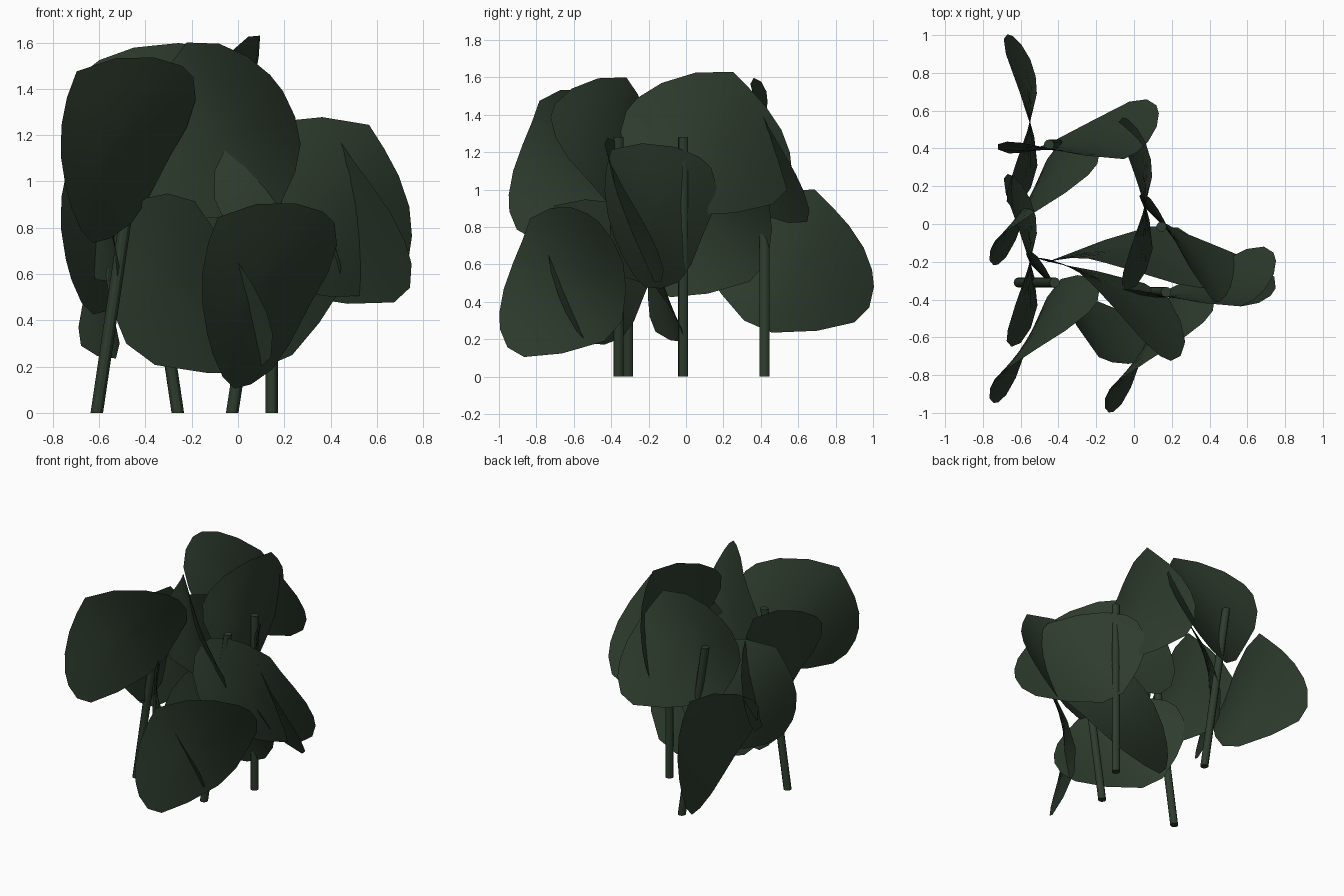
import bpy, bmesh
from math import cos, sin, radians
from mathutils import Vector

cube = bpy.data.objects.get("Cube")
if cube:
    bpy.data.objects.remove(cube, do_unlink=True)

green = bpy.data.materials.new("dark_green")
green.use_nodes = True
green.diffuse_color = (0.027, 0.045, 0.027, 1)
green.node_tree.nodes["Principled BSDF"].inputs["Base Color"].default_value = green.diffuse_color
green.node_tree.nodes["Principled BSDF"].inputs["Roughness"].default_value = 0.9

# Leaf outline: pointed corner at the top, rounded elsewhere
OUTLINE = [(.15, .38), (.24, .29), (.33, .19), (.41, .07), (.455, -.05), (.465, -.14),
           (.44, -.25), (.36, -.33), (.16, -.375), (-.08, -.385), (-.23, -.32),
           (-.35, -.18), (-.43, -.06), (-.45, .06), (-.42, .17), (-.36, .24),
           (-.23, .32), (-.05, .375)]


def finish(bm, name):
    mesh = bpy.data.meshes.new(name)
    bm.to_mesh(mesh)
    bm.free()
    mesh.materials.append(green)
    for p in mesh.polygons:
        p.use_smooth = True
    obj = bpy.data.objects.new(name, mesh)
    bpy.context.scene.collection.objects.link(obj)
    return obj


def leaf(name, center, yaw, tilt, roll=0, size=1.0):
    """Cupped and twisted leaf; yaw is the heading of its rounded end."""
    a, r = radians(yaw), radians(roll)
    across = Vector((cos(a), sin(a), 0))
    normal = Vector((sin(a), -cos(a), 0))
    up = Vector((0, 0, 1))

    def point(u, v):
        side = u * cos(r) + v * sin(r)
        rise = v * cos(r) - u * sin(r)
        twist = u - 1.3 * max(u, 0) ** 3
        n = 0.8 * twist * v - 0.38 * u * u + tilt * rise
        return Vector(center) + size * (across * side + up * rise + normal * n)

    bm = bmesh.new()
    middle = bm.verts.new(point(0, 0))
    rings = [[bm.verts.new(point(u * k, v * k)) for u, v in OUTLINE]
             for k in (0.25, 0.5, 0.75, 1)]
    count = len(OUTLINE)
    for i in range(count):
        j = (i + 1) % count
        bm.faces.new((middle, rings[0][i], rings[0][j]))
        for inner, outer in zip(rings, rings[1:]):
            bm.faces.new((inner[i], outer[i], outer[j], inner[j]))
    finish(bm, name)


def stem(name, bottom, top, radius=0.027):
    """Straight round stalk with closed ends."""
    bm = bmesh.new()
    bmesh.ops.create_cone(bm, cap_ends=True, segments=12, radius1=radius,
                          radius2=radius, depth=1)
    low, high = Vector(bottom), Vector(top)
    for v in bm.verts:
        base = low.lerp(high, v.co.z + 0.5)
        v.co = base + Vector((v.co.x, v.co.y, 0))
    obj = finish(bm, name)
    bpy.context.view_layer.objects.active = obj
    obj.select_set(True)
    bpy.ops.object.shade_smooth_by_angle()
    obj.select_set(False)


# Stalks
stem("front_right_stem", (-.61, -.31, 0), (-.42, -.31, 1.28))
stem("back_right_stem", (-.26, .42, 0), (-.45, .42, 1.28))
stem("front_left_stem", (-.025, -.36, 0), (.17, -.36, 1.28))
stem("middle_left_stem", (.145, -.015, 0), (.145, -.015, 1.28))

# Leaves of the front right stalk
leaf("front_right_upper_leaf", (-.535, -.58, 1.16), 231, -.12, 18)
leaf("front_right_middle_leaf", (-.55, -.2, .95), 90, 0)
leaf("front_right_lower_leaf", (-.28, -.48, .57), 318, .2, 11)

# Leaves of the back right stalk
leaf("back_right_upper_leaf", (-.285, .41, 1.22), 8, .18, 11)
leaf("back_right_middle_leaf", (-.535, .15, .85), 231, -.12, 18)
leaf("back_right_lower_leaf", (-.55, .54, .62), 90, 0)

# Leaves of the front left stalk
leaf("front_left_upper_leaf", (-.07, -.36, 1.22), 147, -.22)
leaf("front_left_middle_leaf", (.335, -.37, .9), 8, .18, 11)
leaf("front_left_lower_leaf", (.075, -.63, .53), 231, -.12, 18)

# Leaves of the middle left stalk
leaf("middle_left_upper_leaf", (.06, .1, 1.25), 90, 0)
leaf("middle_left_middle_leaf", (.32, -.175, .87), 318, .2, 11)
leaf("middle_left_lower_leaf", (0, -.14, .57), 178, -.28)
